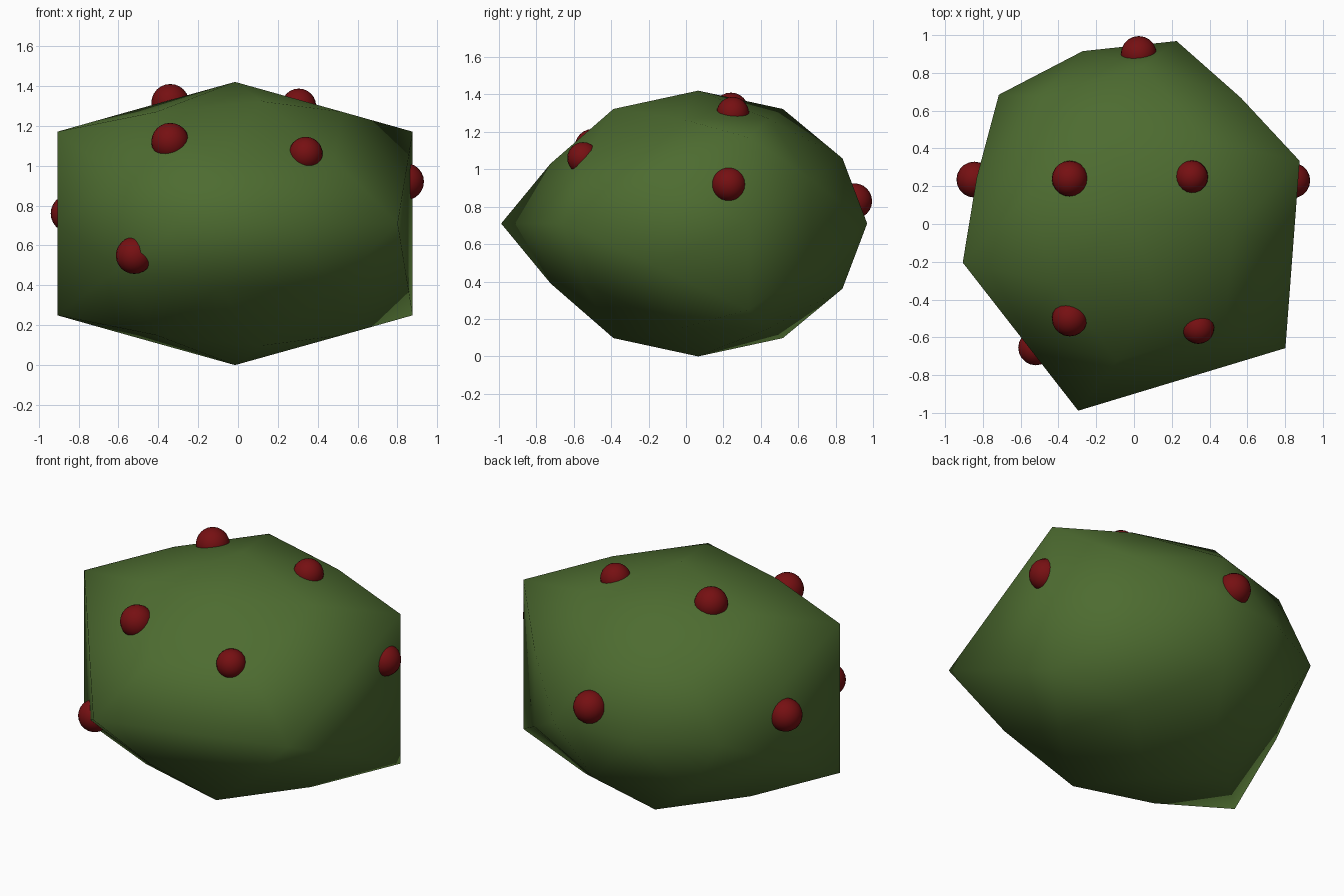
import bpy, bmesh, math
from mathutils import Matrix, Vector

if "Cube" in bpy.data.objects:
    bpy.data.objects.remove(bpy.data.objects["Cube"])

def material(name, color):
    m = bpy.data.materials.new(name)
    m.diffuse_color = color
    m.use_nodes = True
    m.node_tree.nodes["Principled BSDF"].inputs["Base Color"].default_value = m.diffuse_color
    return m

green = material("leaf_green", (0.075, 0.15, 0.03, 1))
red = material("berry_red", (0.18, 0.005, 0.006, 1))

def finish(bm, name, mat):
    for f in bm.faces:
        f.smooth = True
    me = bpy.data.meshes.new(name)
    bm.to_mesh(me)
    bm.free()
    me.materials.append(mat)
    ob = bpy.data.objects.new(name, me)
    bpy.context.collection.objects.link(ob)
    return ob

# Bush: icosahedron with the front and side corners pulled out
S, L = 0.5257, 0.8507
bm = bmesh.new()
for a in (-1, 1):
    for b in (-1, 1):
        bm.verts.new(Vector((a * L, 0, b * S)) * 1.095)                        # sides
        bm.verts.new(Vector((a * S, b * L, 0)) * (1.09 if b < 0 else 0.935))   # front, back
        bm.verts.new(Vector((0, a * S, b * L)) * 0.9)                          # top, bottom
bmesh.ops.convex_hull(bm, input=bm.verts)
corners = set(bm.verts)

# One subdivision, with the new points pushed out to a sphere
bmesh.ops.subdivide_edges(bm, edges=bm.edges, cuts=1, use_grid_fill=True)
for v in bm.verts:
    if v not in corners:
        v.co *= max(0.888, v.co.length) / v.co.length
bmesh.ops.transform(bm, verts=bm.verts, matrix=Matrix.Translation((-0.015, 0.065, 0.71))
                    @ Matrix.Rotation(math.radians(16.8), 4, 'Z')
                    @ Matrix.Diagonal((1, 1, 0.8, 1)))
bmesh.ops.recalc_face_normals(bm, faces=bm.faces)
finish(bm, "bush", green)

# Berries half sunk into the leaves: x, y, z, radius
berries = [
    (-0.34, 0.24, 1.315, 0.095), (0.305, 0.25, 1.30, 0.087),
    (-0.34, -0.50, 1.12, 0.095), (0.34, -0.55, 1.06, 0.085),
    (-0.52, -0.655, 0.55, 0.093), (0.84, 0.23, 0.92, 0.093),
    (-0.845, 0.235, 0.76, 0.095), (0.025, 0.90, 0.83, 0.095),
]
for i, (x, y, z, r) in enumerate(berries):
    bm = bmesh.new()
    bmesh.ops.create_uvsphere(bm, u_segments=20, v_segments=12, radius=r)
    finish(bm, f"berry_{i + 1}", red).location = (x, y, z)
